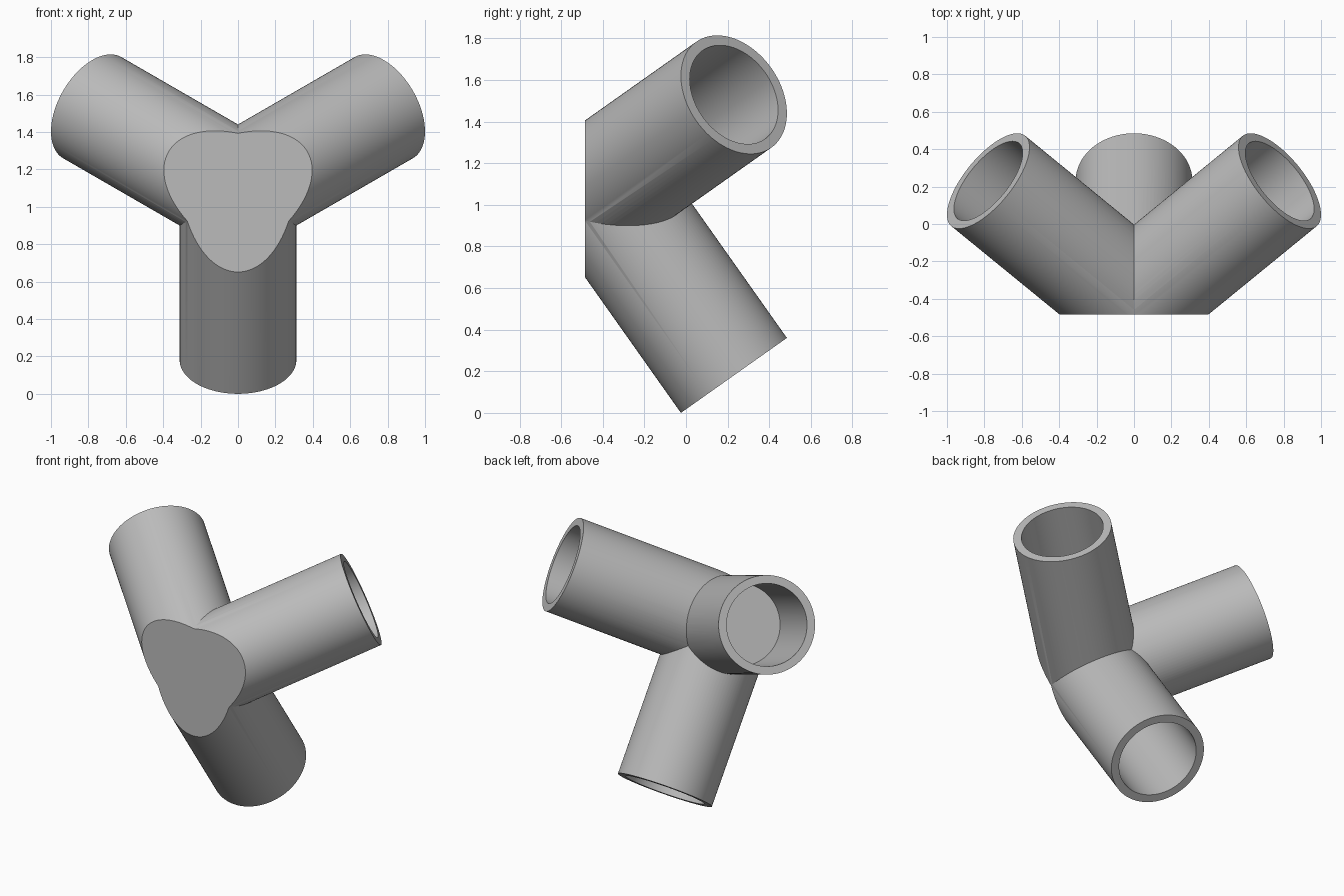
import bpy
import math
from mathutils import Vector

if "Cube" in bpy.data.objects:
    bpy.data.objects.remove(bpy.data.objects["Cube"])

HUB = Vector((0, -0.406, 1.08))   # point where the three tube axes meet
REACH = 1.102                     # hub to tube mouth
OUTER, INNER = 0.312, 0.26
BORE_DEPTH = 0.68
OVERLAP = 0.15                    # tube length behind the hub
FRONT = -0.485                    # flat front face

grey = bpy.data.materials.new("light grey")
grey.use_nodes = True
colour = (0.5, 0.5, 0.5, 1)
grey.diffuse_color = colour
grey.node_tree.nodes["Principled BSDF"].inputs["Base Color"].default_value = colour


def rod(name, axis, start, end, radius):
    """Cylinder along an axis from the hub, between two distances."""
    bpy.ops.mesh.primitive_cylinder_add(
        vertices=96, radius=radius, depth=end - start,
        location=HUB + axis * (start + end) / 2,
        rotation=axis.to_track_quat('Z', 'Y').to_euler())
    obj = bpy.context.object
    obj.name = name
    obj.data.materials.append(grey)
    return obj


def combine(target, tool, operation):
    """Apply a boolean and discard the tool."""
    tool.hide_render = True
    mod = target.modifiers.new(operation, 'BOOLEAN')
    mod.operation = operation
    mod.solver = 'EXACT'
    mod.object = tool
    bpy.context.view_layer.objects.active = target
    bpy.ops.object.modifier_apply(modifier=mod.name)
    bpy.data.objects.remove(tool)


# Three mutually perpendicular directions, evenly spread around the y axis
tilt = math.sqrt(2 / 3)
axes = []
for degrees in (-90, 30, 150):
    a = math.radians(degrees)
    axes.append(Vector((tilt * math.cos(a), math.sqrt(1 / 3), tilt * math.sin(a))))

# Outer tubes joined into one body
connector = rod("three_way_connector", axes[0], -OVERLAP, REACH, OUTER)
for axis in axes[1:]:
    combine(connector, rod("tube", axis, -OVERLAP, REACH, OUTER), 'UNION')

# Flat front face
bpy.ops.mesh.primitive_cube_add(size=2, location=(0, FRONT - 1, HUB.z))
combine(connector, bpy.context.object, 'DIFFERENCE')

# Blind bores from each mouth
for axis in axes:
    combine(connector, rod("bore", axis, REACH - BORE_DEPTH, REACH + 0.1, INNER), 'DIFFERENCE')

# One material, smooth walls and crisp rims
connector.data.materials.clear()
connector.data.materials.append(grey)
bpy.ops.object.select_all(action='DESELECT')
connector.select_set(True)
bpy.context.view_layer.objects.active = connector
bpy.ops.object.shade_smooth_by_angle(angle=math.radians(25))
